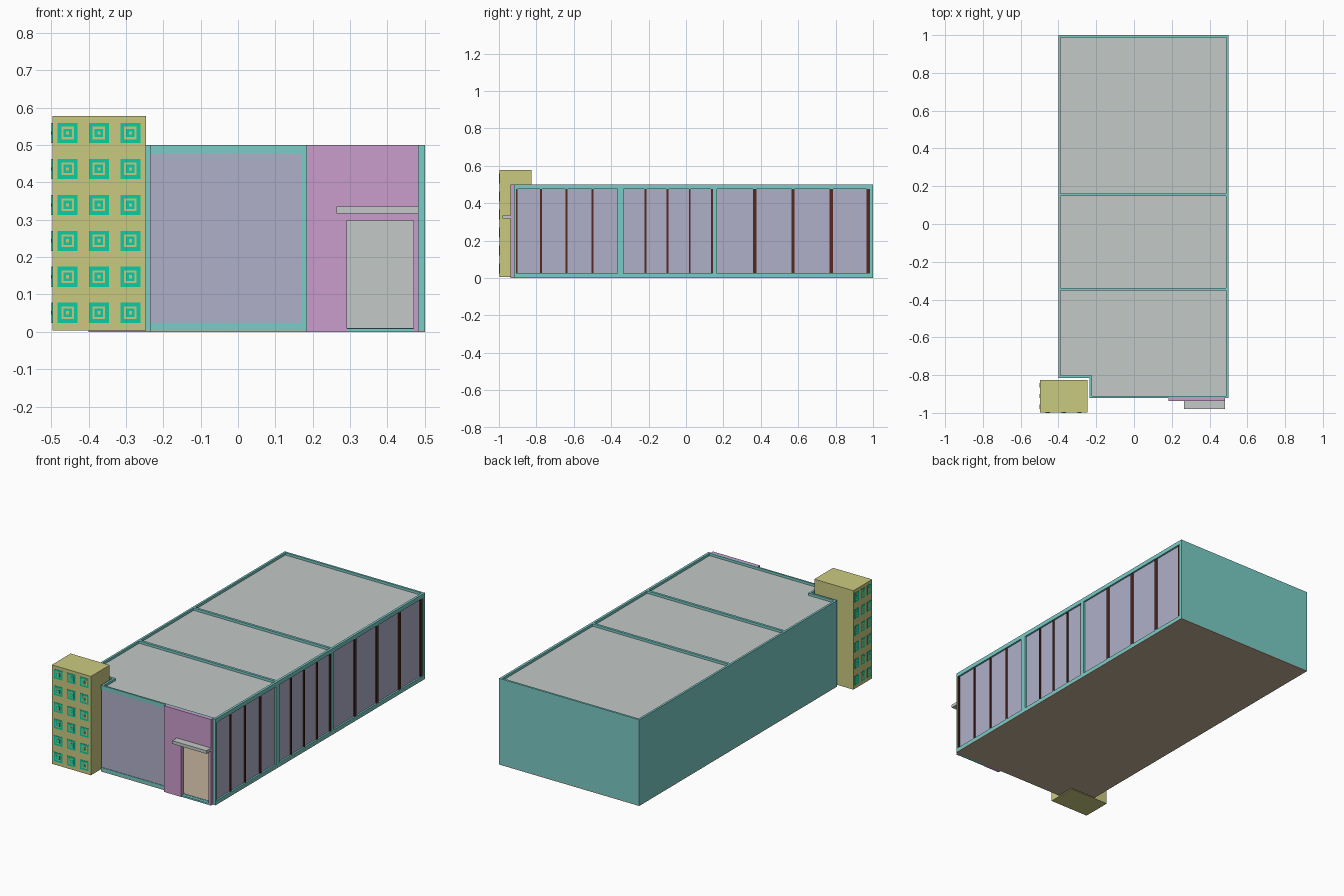
import bpy, bmesh

if "Cube" in bpy.data.objects:
    bpy.data.objects.remove(bpy.data.objects["Cube"])

def srgb(h):
    out = []
    for i in (0, 2, 4):
        c = int(h[i:i + 2], 16) / 255
        out.append(c / 12.92 if c <= 0.04045 else ((c + 0.055) / 1.055) ** 2.4)
    return (*out, 1)

def material(name, h):
    m = bpy.data.materials.new(name)
    m.diffuse_color = srgb(h)
    m.use_nodes = True
    m.node_tree.nodes["Principled BSDF"].inputs["Base Color"].default_value = m.diffuse_color
    return m

TEAL = material("teal wall", "7accc7")
GRAY = material("pale gray", "c3c9c6")
GLASS = material("lavender glass", "b0b0c9")
PINK = material("pink wall", "cb9dcc")
YELLOW = material("olive yellow", "caca81")
GREEN = material("window green", "0acda5")
BROWN = material("dark brown", "56281e")
BEIGE = material("beige floor", "c1b199")

def boxes(name, mat, items):
    """One object from boxes given as (x0, x1, y0, y1, z0, z1)."""
    bm = bmesh.new()
    for x0, x1, y0, y1, z0, z1 in items:
        vs = bmesh.ops.create_cube(bm, size=1)["verts"]
        for v in vs:
            v.co.x = x1 if v.co.x > 0 else x0
            v.co.y = y1 if v.co.y > 0 else y0
            v.co.z = z1 if v.co.z > 0 else z0
    me = bpy.data.meshes.new(name)
    bm.to_mesh(me)
    bm.free()
    me.materials.append(mat)
    ob = bpy.data.objects.new(name, me)
    bpy.context.collection.objects.link(ob)
    return ob

B, H, T = 0.004, 0.5, 0.012          # floor top, wall height, wall thickness
L, R, F, K = -0.4, 0.5, -0.92, 1.0   # hall outline
NX, NY = -0.235, -0.815              # corner notch beside the tower
GZ0, GZ1 = 0.024, 0.476              # glazing height

# floor, with the notch left out
boxes("floor", BEIGE, [(L, R, NY, K, 0, B), (NX, R, F, NY, 0, B)])

# solid outer walls
boxes("solid_walls", TEAL, [
    (L, L + T, NY, K, B, H),
    (L, R, K - T, K, B, H),
    (L, NX + T, NY, NY + T, B, H),
    (NX, NX + T, F + 0.008, NY + T, B, H)])

# front wall frame with window and door openings
D0, D1, DZ = 0.292, 0.469, 0.298
F2 = F + 0.01
boxes("front_frame", TEAL, [
    (NX, 0.168, F, F2, B, GZ0), (NX, 0.168, F, F2, GZ1, H),
    (0.168, D0, F, F2, B, H), (D1, R, F, F2, B, H),
    (D0, D1, F, F2, DZ, H), (D0, D1, F, F2, B, 0.01)])
boxes("front_glass", GLASS, [(NX, 0.168, F + 0.003, F + 0.008, GZ0, GZ1)])

# right wall frame: rails and posts
X0 = R - 0.014
boxes("right_frame", TEAL,
      [(X0, R, F, K, B, GZ0), (X0, R, F, K, GZ1, H)] +
      [(X0, R, a, b, GZ0, GZ1) for a, b in
       ((F, -0.912), (-0.367, -0.335), (0.145, 0.165), (0.984, K))])
bays = [(-0.912, -0.367), (-0.335, 0.145), (0.165, 0.984)]
boxes("right_glass", GLASS, [(X0, X0 + 0.004, a, b, GZ0, GZ1) for a, b in bays])

# mullions in front of the glass
mull = [(y, 0.005) for y in (-0.907, -0.775, -0.638, -0.5, -0.216, -0.098, 0.02, 0.14)]
mull += [(y, 0.009) for y in (0.367, 0.572, 0.777, 0.975)]
boxes("mullions", BROWN, [(X0 + 0.004, X0 + 0.01, y - w, y + w, GZ0, GZ1) for y, w in mull])

# roof panels and teal dividers
boxes("roof", GRAY, [(L + T, X0, NY + T, K - T, 0.472, 0.486),
                     (NX + T, X0, F2, NY + T, 0.472, 0.486)])
boxes("roof_dividers", TEAL, [(L + T, X0, y - 0.007, y + 0.007, 0.486, H)
                              for y in (-0.345, 0.155)])
boxes("partitions", GRAY, [(L + T, X0, y - 0.006, y + 0.006, B, 0.472)
                           for y in (-0.345, 0.155)])

# entrance surround and canopy
P0, P1, PY = 0.183, 0.483, F - 0.018
boxes("entrance_wall", PINK, [(P0, D0, PY, F, 0, H), (D1, P1, PY, F, 0, H),
                              (D0, D1, PY, F, DZ, H)])
boxes("entrance_sill", TEAL, [(D0, D1, PY + 0.002, F, 0, 0.009)])
boxes("canopy", GRAY, [(0.264, P1, -0.98, PY, 0.317, 0.335)])

# tower
TX0, TX1, TY0, TY1 = -0.497, -0.246, -0.997, -0.825
boxes("tower", YELLOW, [(TX0, TX1, TY0, TY1, B, 0.578)])

# tower windows: nested square plates on the front and left faces
rows = [0.051 + 0.0962 * i for i in range(6)]
layers = [(1.0, 0.0015, GREEN), (0.62, 0.002, YELLOW),
          (0.42, 0.0025, GREEN), (0.16, 0.003, YELLOW)]
for n, (s, d, mat) in enumerate(layers):
    h = 0.027 * s
    w = 0.018 * s
    boxes(f"front_windows_{n}", mat, [
        (x - h, x + h, TY0 - d, TY0, z - h, z + h)
        for x in (-0.456, -0.372, -0.288) for z in rows])
    boxes(f"side_windows_{n}", mat, [
        (TX0 - d, TX0, y - w, y + w, z - h, z + h)
        for y in (-0.968, -0.911, -0.854) for z in rows])
